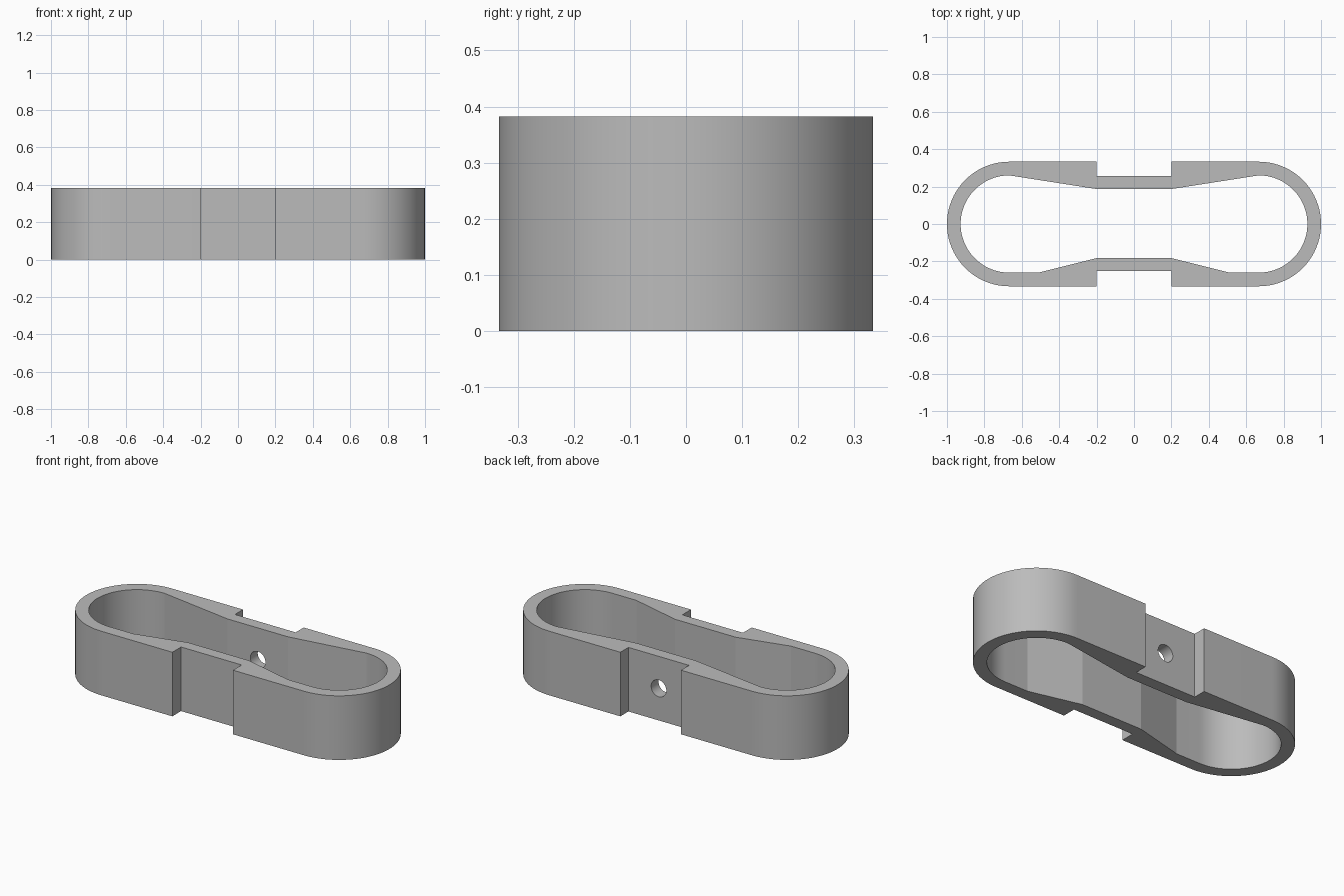
import bpy
import bmesh
from math import pi, sin, cos, radians
from mathutils import Matrix

if "Cube" in bpy.data.objects:
    bpy.data.objects.remove(bpy.data.objects["Cube"], do_unlink=True)

HEIGHT = 0.382
R_OUT, R_IN = 0.333, 0.26
END_X = 1 - R_OUT
NOTCH = 0.2
ARC_STEPS = 40

grey = bpy.data.materials.new("plain grey")
grey.use_nodes = True
colour = (0.5, 0.5, 0.5, 1)
grey.diffuse_color = colour
grey.node_tree.nodes["Principled BSDF"].inputs["Base Color"].default_value = colour


def end_arc(radius, side):
    """Half circle, counter-clockwise, at the +x or -x end."""
    start = -pi / 2 if side > 0 else pi / 2
    angles = [start + pi * i / ARC_STEPS for i in range(ARC_STEPS + 1)]
    return [(side * END_X + radius * cos(a), radius * sin(a)) for a in angles]


def mirrored(half):
    """Complete a run of points, given from +x to the middle, across x = 0."""
    return half + [(-x, y) for x, y in reversed(half)]


def link(name, bm):
    mesh = bpy.data.meshes.new(name)
    bmesh.ops.recalc_face_normals(bm, faces=bm.faces)
    bm.to_mesh(mesh)
    bm.free()
    mesh.materials.append(grey)
    obj = bpy.data.objects.new(name, mesh)
    bpy.context.collection.objects.link(obj)
    return obj


def prism(name, outline, z0, z1):
    bm = bmesh.new()
    face = bm.faces.new([bm.verts.new((x, y, z0)) for x, y in outline])
    top = bmesh.ops.extrude_face_region(bm, geom=[face])["geom"]
    bmesh.ops.translate(bm, vec=(0, 0, z1 - z0),
                        verts=[v for v in top if isinstance(v, bmesh.types.BMVert)])
    return link(name, bm)


def cut(target, cutter):
    cutter.hide_render = True
    mod = target.modifiers.new("cut", 'BOOLEAN')
    mod.operation = 'DIFFERENCE'
    mod.solver = 'EXACT'
    mod.object = cutter
    bpy.context.view_layer.objects.active = target
    bpy.ops.object.modifier_apply(modifier=mod.name)
    bpy.data.objects.remove(cutter, do_unlink=True)


# Outer body with a notch in each long side
back_notch = mirrored([(NOTCH, R_OUT), (NOTCH, 0.257)])
front_notch = mirrored([(NOTCH, -R_OUT), (NOTCH, -0.251)])[::-1]
outer = end_arc(R_OUT, 1) + back_notch + end_arc(R_OUT, -1) + front_notch
frame = prism("waisted_frame", outer, 0, HEIGHT)

# Through cavity, tapering to the waist
back_waist = mirrored([(NOTCH, 0.187)])
front_waist = mirrored([(0.51, -R_IN), (NOTCH, -0.182)])[::-1]
inner = end_arc(R_IN, 1) + back_waist + end_arc(R_IN, -1) + front_waist
cut(frame, prism("cavity_cutter", inner, -0.1, HEIGHT + 0.1))

# Round hole through the back wall only
bm = bmesh.new()
bmesh.ops.create_cone(bm, cap_ends=True, segments=64, radius1=0.05, radius2=0.05,
                      depth=0.2,
                      matrix=Matrix.Translation((0, 0.22, HEIGHT / 2))
                      @ Matrix.Rotation(pi / 2, 4, 'X'))
cut(frame, link("hole_cutter", bm))

# Smooth round ends, crisp corners
bpy.ops.object.select_all(action='DESELECT')
frame.select_set(True)
bpy.context.view_layer.objects.active = frame
bpy.ops.object.shade_smooth_by_angle(angle=radians(7))
